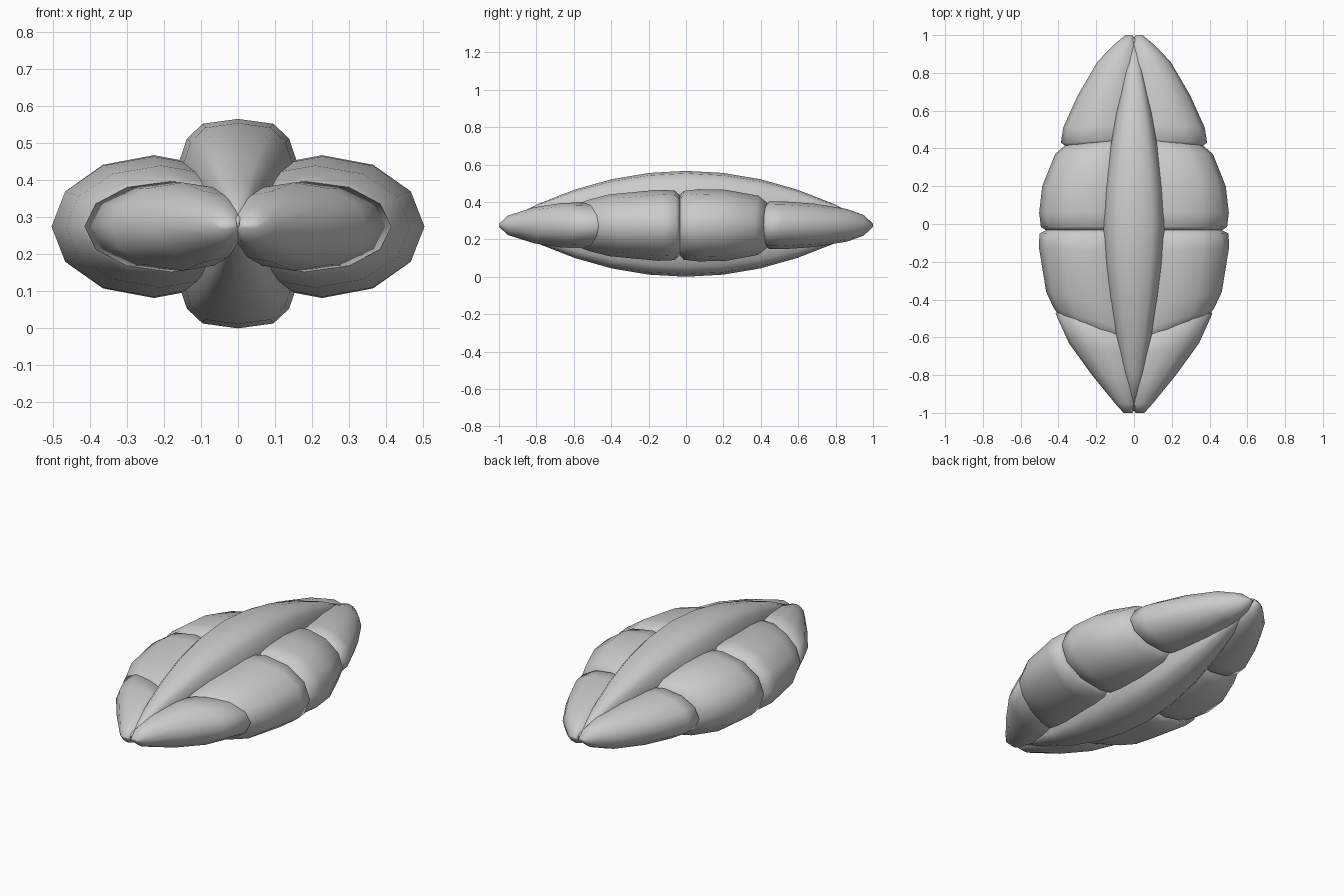
import bpy, bmesh, math

if "Cube" in bpy.data.objects:
    bpy.data.objects.remove(bpy.data.objects["Cube"])


def loft(name, rings, mirror=False):
    """Skin a list of closed rings of equal length, with capped ends."""
    bm = bmesh.new()
    loops = [[bm.verts.new(p) for p in ring] for ring in rings]
    n = len(loops[0])
    for a, b in zip(loops, loops[1:]):
        for i in range(n):
            j = (i + 1) % n
            bm.faces.new((a[i], a[j], b[j], b[i]))
    bm.faces.new(loops[0])
    bm.faces.new(loops[-1])
    bmesh.ops.recalc_face_normals(bm, faces=bm.faces)
    mesh = bpy.data.meshes.new(name)
    bm.to_mesh(mesh)
    bm.free()
    obj = bpy.data.objects.new(name, mesh)
    bpy.context.collection.objects.link(obj)
    bpy.ops.object.select_all(action='DESELECT')
    obj.select_set(True)
    bpy.context.view_layer.objects.active = obj
    bpy.ops.object.shade_smooth_by_angle(angle=math.radians(75))
    if mirror:
        mod = obj.modifiers.new("Mirror", 'MIRROR')
        mod.use_mirror_merge = False


def spindle_ring(y):
    """Boxy twelve-sided section following the spindle's taper."""
    w, h = 0.17 * (1 - abs(y) ** 1.6), 0.283 * (1 - y * y)
    ring = []
    for i in range(16):
        c, s = math.cos(math.tau * i / 16), math.sin(math.tau * i / 16)
        ring.append((w * math.copysign(abs(c) ** 0.6, c), y,
                     0.283 + h * math.copysign(abs(s) ** 0.6, s)))
    return ring


def lobe_ring(y, x_out, h, shear):
    """Twelve-sided oval; shear slants the ring in y towards the spine."""
    x_in = 0.012 - 0.06 * min(1, h / 0.12)
    cx, w = (x_in + x_out) / 2, (x_out - x_in) / 2
    ring = []
    for i in range(12):
        a = math.tau * i / 12
        x = cx + w * math.cos(a)
        ring.append((x, y + shear * (x_out - x), 0.275 + h * math.sin(a)))
    return ring


def lobe(name, start_shear, end_shear, rings):
    """Mirrored lobe whose seams are slanted at its ends."""
    last = len(rings) - 1
    loft(name, [lobe_ring(*r, start_shear * (1 - i / last) ** 1.5
                          + end_shear * (i / last) ** 1.5)
                for i, r in enumerate(rings)], mirror=True)


# Central spindle
loft("central_spindle", [spindle_ring(-0.99 + 0.198 * i) for i in range(11)])

# Side lobes, front to back: (y, outer x, half height)
lobe("front_lobe", 0, -0.4, [
    (-1.0, 0.055, 0.008), (-0.95, 0.1, 0.052), (-0.8, 0.222, 0.096),
    (-0.63, 0.345, 0.119), (-0.475, 0.415, 0.123), (-0.44, 0.39, 0.1)])
lobe("front_middle_lobe", -0.42, 0, [
    (-0.5, 0.385, 0.11), (-0.445, 0.425, 0.138), (-0.36, 0.465, 0.165),
    (-0.12, 0.504, 0.19), (-0.05, 0.5, 0.186), (-0.032, 0.465, 0.16)])
lobe("back_middle_lobe", 0, 0.1, [
    (-0.034, 0.465, 0.16), (-0.015, 0.493, 0.184), (0.06, 0.502, 0.193),
    (0.2, 0.486, 0.19), (0.37, 0.418, 0.158), (0.42, 0.36, 0.115)])
lobe("back_lobe", 0.08, 0, [
    (0.405, 0.35, 0.105), (0.43, 0.387, 0.126), (0.51, 0.375, 0.128),
    (0.68, 0.298, 0.116), (0.86, 0.193, 0.087), (0.95, 0.105, 0.055),
    (1.0, 0.045, 0.008)])
